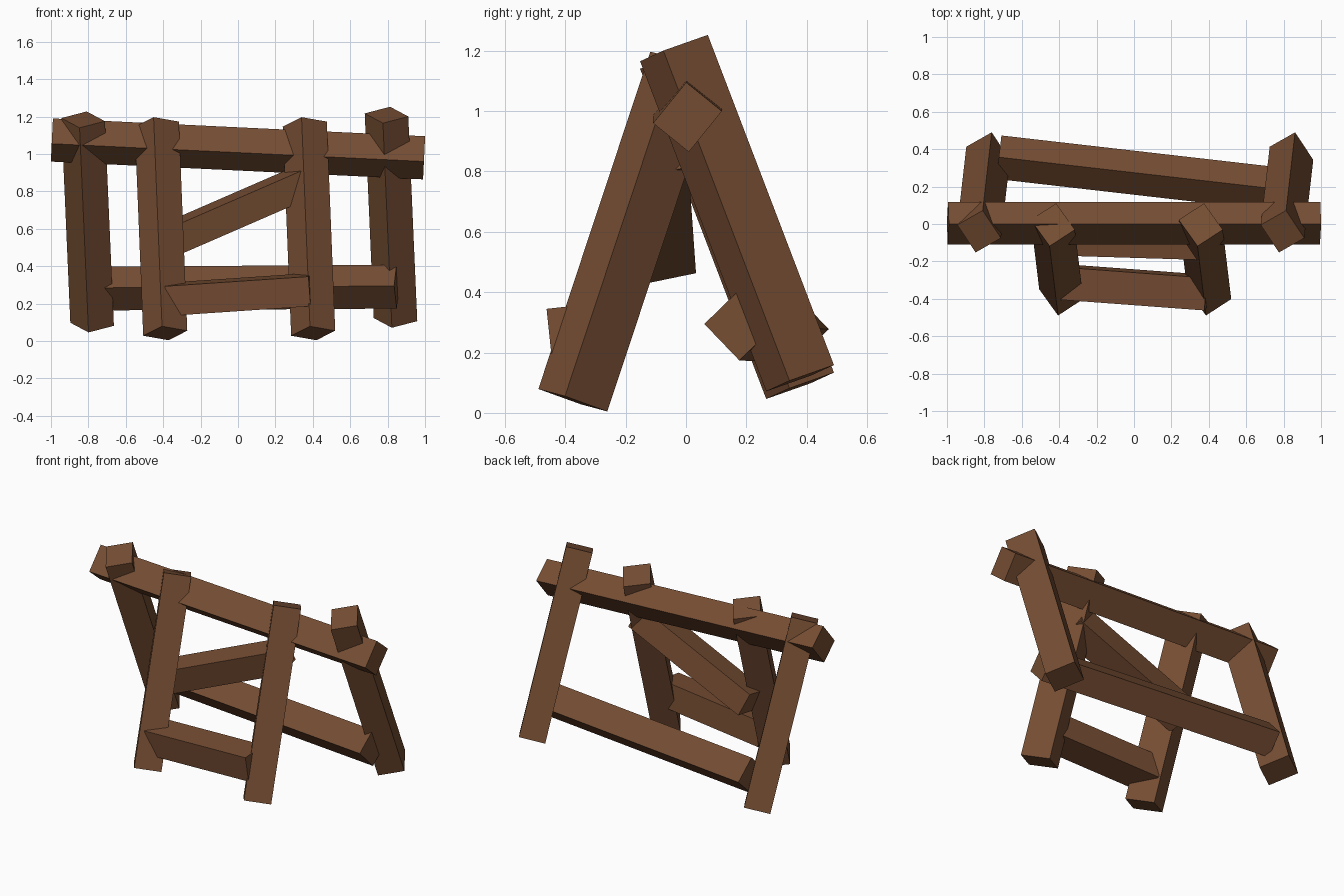
import bpy, bmesh
from math import radians, cos, sin
from mathutils import Vector

if "Cube" in bpy.data.objects:
    bpy.data.objects.remove(bpy.data.objects["Cube"])

wood = bpy.data.materials.new("brown_wood")
wood.diffuse_color = (0.18, 0.075, 0.033, 1)
wood.use_nodes = True
wood.node_tree.nodes["Principled BSDF"].inputs["Base Color"].default_value = wood.diffuse_color


def timber(name, p, q, w, h, twist, ref):
    """Rectangular timber from p to q, twisted about its own axis."""
    p, q, ref = Vector(p), Vector(q), Vector(ref)
    t = (q - p).normalized()
    u = (ref - t * ref.dot(t)).normalized()
    v = t.cross(u)
    a = radians(twist)
    u, v = u * cos(a) + v * sin(a), v * cos(a) - u * sin(a)
    bm = bmesh.new()
    ends = [[bm.verts.new(c + u * (w / 2 * i) + v * (h / 2 * j))
             for i, j in ((-1, -1), (1, -1), (1, 1), (-1, 1))] for c in (p, q)]
    lo, hi = ends
    bm.faces.new(lo[::-1])
    bm.faces.new(hi)
    for k in range(4):
        n = (k + 1) % 4
        bm.faces.new((lo[k], lo[n], hi[n], hi[k]))
    bmesh.ops.recalc_face_normals(bm, faces=bm.faces)
    me = bpy.data.meshes.new(name)
    bm.to_mesh(me)
    bm.free()
    me.materials.append(wood)
    ob = bpy.data.objects.new(name, me)
    bpy.context.collection.objects.link(ob)
    return ob


X, Y = (1, 0, 0), (0, 1, 0)

# Ridge beam
timber("top_beam", (-0.995, 0.005, 1.075), (0.995, 0.005, 0.98), 0.152, 0.174, -39, Y)

# Legs leaning to the back
for side, x, z in (("left", -0.828, 0.09), ("right", 0.794, 0.115)):
    timber("back_leg_" + side, (x + 0.048, 0.378, z), (x, -0.04, z + 1.094),
           0.16, 0.184, 32, X)

# Legs leaning to the front
for side, x in (("left", -0.434), ("right", 0.357)):
    timber("front_leg_" + side, (x + 0.045, -0.375, 0.042), (x, -0.004, 1.16),
           0.163, 0.18, 34, X)

# Lower rails
timber("back_rail", (-0.722, 0.357, 0.281), (0.848, 0.177, 0.291), 0.163, 0.168, 44, Y)
timber("front_rail", (-0.38, -0.31, 0.223), (0.388, -0.367, 0.275), 0.175, 0.16, 6, Y)

# Sloping brace between the front legs
timber("diagonal_brace", (-0.425, -0.067, 0.515), (0.385, -0.092, 0.867), 0.172, 0.155, 12, Y)
